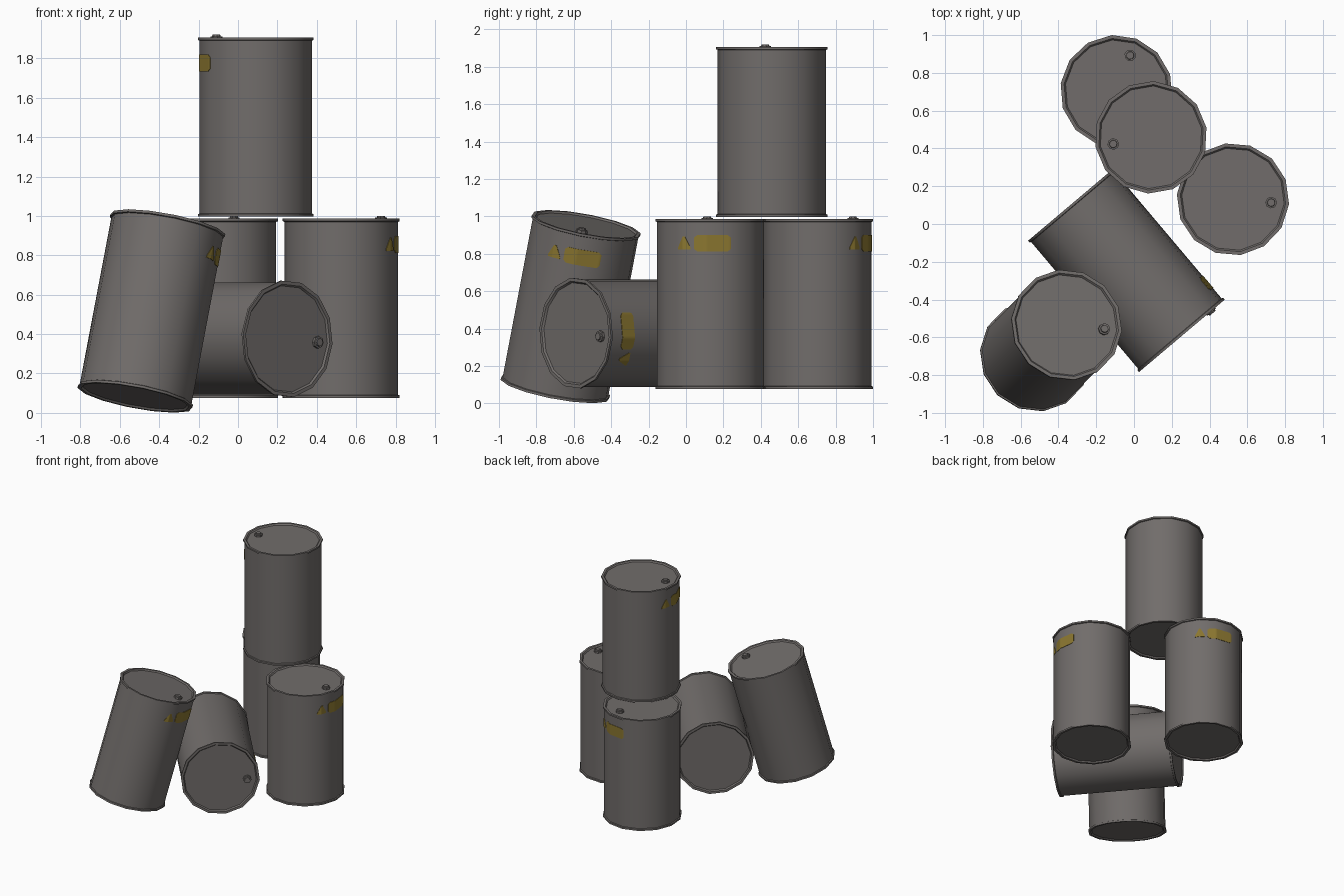
import bpy, math
from mathutils import Matrix, Vector

if "Cube" in bpy.data.objects:
    bpy.data.objects.remove(bpy.data.objects["Cube"])

SIDES, R, H = 14, 0.29, 0.91      # drum sides, body radius, height
RIM = 0.298


def material(name, rgb):
    m = bpy.data.materials.new(name)
    m.diffuse_color = (*rgb, 1)
    m.use_nodes = True
    m.node_tree.nodes["Principled BSDF"].inputs["Base Color"].default_value = m.diffuse_color
    return m


STEEL = material("grey_steel", (0.165, 0.152, 0.146))
YELLOW = material("faded_yellow", (0.26, 0.185, 0.03))


def make(name, verts, faces, mat, matrix, angle=30):
    me = bpy.data.meshes.new(name)
    me.from_pydata(verts, [], faces)
    me.materials.append(mat)
    me.shade_smooth()
    me.set_sharp_from_angle(angle=math.radians(angle))
    ob = bpy.data.objects.new(name, me)
    ob.matrix_world = matrix
    bpy.context.collection.objects.link(ob)
    return ob


def lathe(name, profile, n, mat, matrix, cx=0.0):
    """Turn (radius, z) points, listed bottom to top, and cap both ends."""
    verts = [(cx + r * math.cos(2 * math.pi * i / n), r * math.sin(2 * math.pi * i / n), z)
             for r, z in profile for i in range(n)]
    faces = [(k * n + i, k * n + (i + 1) % n, (k + 1) * n + (i + 1) % n, (k + 1) * n + i)
             for k in range(len(profile) - 1) for i in range(n)]
    faces.append(tuple(reversed(range(n))))
    faces.append(tuple(range(len(verts) - n, len(verts))))
    return make(name, verts, faces, mat, matrix)


def decal(name, a0, a1, z_range, matrix, steps=24):
    """Thin plate hugging the faceted wall; z_range(t) gives its bottom and top."""
    seg = 2 * math.pi / SIDES
    verts, faces = [], []
    for i in range(steps + 1):
        t = i / steps
        a = math.radians(a0 + (a1 - a0) * t)
        wall = R * math.cos(seg / 2) / math.cos(a % seg - seg / 2)
        lo, hi = z_range(t)
        for d, z in ((0.003, lo), (0.003, hi), (-0.002, hi), (-0.002, lo)):
            verts.append(((wall + d) * math.cos(a), (wall + d) * math.sin(a), z))
    for i in range(steps):
        b = 4 * i
        faces += [(b + k, b + 4 + k, b + 4 + (k + 1) % 4, b + (k + 1) % 4) for k in range(4)]
    faces += [(0, 1, 2, 3), (4 * steps + 3, 4 * steps + 2, 4 * steps + 1, 4 * steps)]
    return make(name, verts, faces, YELLOW, matrix)


def panel_range(t):               # rectangle with clipped corners
    c = 0.014 * max(0, 1 - min(t, 1 - t) / 0.08)
    return 0.737 + c, 0.823 - c


def warning_range(t):             # blunt triangle
    return 0.747, 0.757 + 0.058 * min(1, 2.4 * min(t, 1 - t))


def drum(name, base, axis, plug_dir):
    z = Vector(axis).normalized()
    x = Vector(plug_dir)
    x = (x - z * x.dot(z)).normalized()
    m = Matrix((x, z.cross(x), z)).transposed().to_4x4()
    m.translation = base
    # body with raised rims and recessed ends
    lathe(name + "_body", [(0.272, 0.010), (0.280, 0), (RIM, 0), (RIM, 0.013), (R, 0.016),
                           (R, H - 0.016), (RIM, H - 0.013), (RIM, H), (0.280, H),
                           (0.272, H - 0.010)], SIDES, STEEL, m)
    # filler plug on the lid
    lathe(name + "_plug", [(0.031, H - 0.012), (0.031, H + 0.005), (0.022, H + 0.006),
                           (0.020, H + 0.014)], 8, STEEL, m, cx=0.203)
    # painted hazard label
    decal(name + "_label_panel", -13, 27, panel_range, m)
    decal(name + "_label_triangle", -32, -17, warning_range, m)


def flat(deg):
    return (math.cos(math.radians(deg)), math.sin(math.radians(deg)), 0)


UP = (0, 0, 1)
drum("right_drum", (0.524, 0.131, 0.076), UP, flat(-5))
drum("back_drum", (-0.093, 0.703, 0.076), UP, flat(69))
drum("stacked_drum", (0.09, 0.459, 0.996), UP, flat(190))
drum("lying_drum", (-0.334, 0.103, 0.376), (0.645, -0.764, 0), (0.764, 0.645, -0.087))
drum("leaning_drum", (-0.523, -0.70, 0.078), (0.183, 0.183, 0.966), (1, -0.08, 0))
